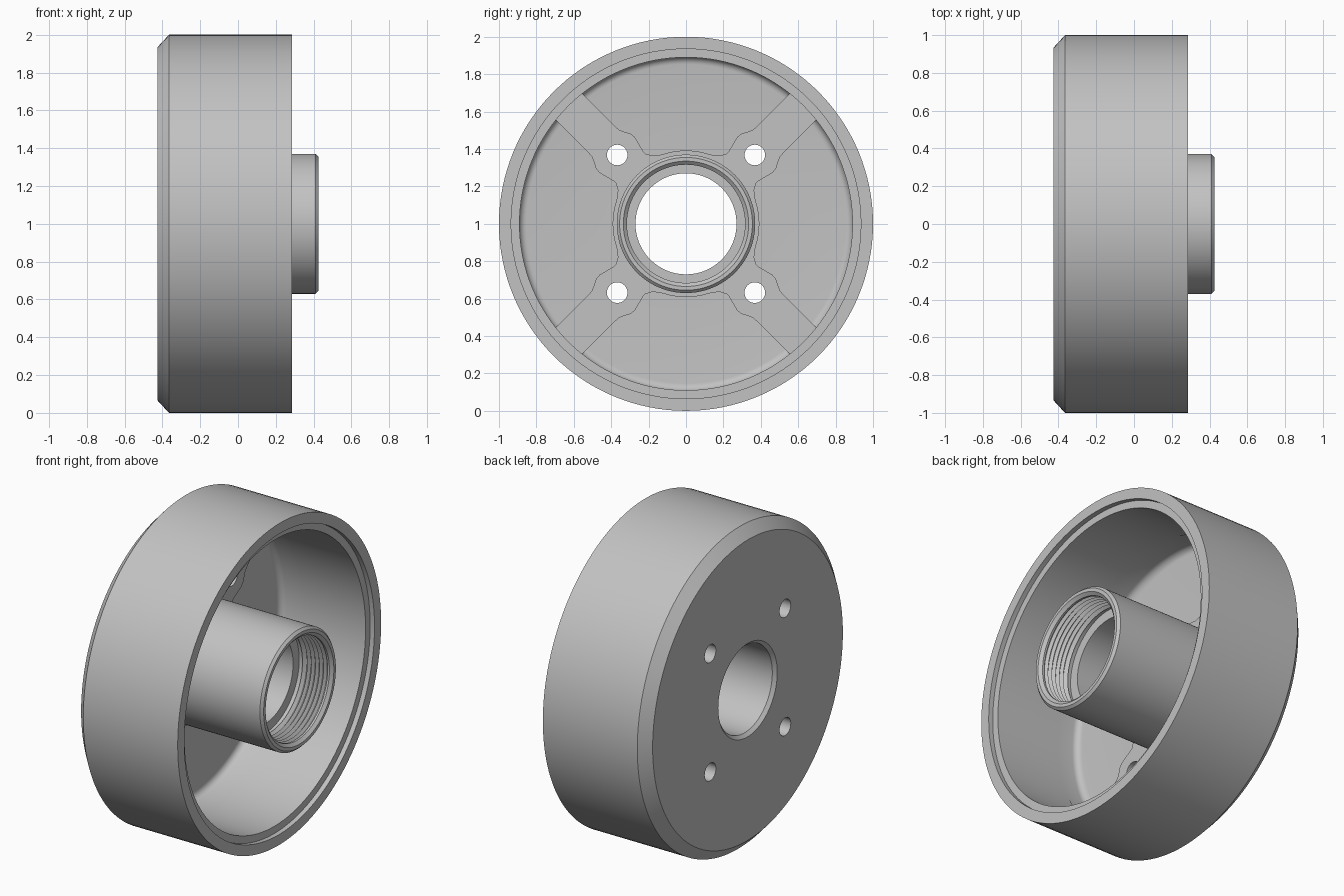
import bpy, bmesh, math
from mathutils import Matrix

if "Cube" in bpy.data.objects:
    bpy.data.objects.remove(bpy.data.objects["Cube"])

steel = bpy.data.materials.new("grey cast steel")
steel.use_nodes = True
GREY = (0.54, 0.54, 0.54, 1)
steel.diffuse_color = GREY
steel.node_tree.nodes["Principled BSDF"].inputs["Base Color"].default_value = GREY

AXIS_Z = 1.0      # height of the wheel axis, which runs along x
FLOOR = -0.335    # inner face of the back plate
WALL = 0.89       # inner wall radius
HOLE = 0.368      # bolt hole offset from the axis


def add_object(name, bm):
    bmesh.ops.recalc_face_normals(bm, faces=bm.faces)
    mesh = bpy.data.meshes.new(name)
    bm.to_mesh(mesh)
    bm.free()
    mesh.materials.append(steel)
    obj = bpy.data.objects.new(name, mesh)
    bpy.context.collection.objects.link(obj)
    return obj


def lathe(name, profile, steps=128):
    """Revolve a closed (x, radius) profile about the wheel axis."""
    bm = bmesh.new()
    verts = [bm.verts.new((x, 0, AXIS_Z + r)) for x, r in profile]
    edges = [bm.edges.new((a, b)) for a, b in zip(verts, verts[1:] + verts[:1])]
    bmesh.ops.spin(bm, geom=verts + edges, cent=(0, 0, AXIS_Z), axis=(1, 0, 0),
                   angle=math.tau, steps=steps, use_merge=True)
    bmesh.ops.remove_doubles(bm, verts=bm.verts, dist=1e-5)
    return add_object(name, bm)


def fillet(cx, cr, radius, start, end, steps=6):
    angles = [math.radians(start + (end - start) * i / steps) for i in range(steps + 1)]
    return [(cx + radius * math.cos(a), cr + radius * math.sin(a)) for a in angles]


# Drum: chamfered shell, stepped lip, back plate, hub with threaded mouth
outside = [(-0.425, 0.29), (-0.425, 0.935), (-0.365, 1.0), (0.285, 1.0)]
lip = [(0.285, 0.935), (0.255, 0.935), (0.255, WALL), (-0.185, WALL), (-0.187, WALL + 0.003)]
corner = fillet(FLOOR + 0.04, WALL + 0.003 - 0.04, 0.04, 90, 180)
hub = [(FLOOR, 0.37), (0.41, 0.37), (0.425, 0.355), (0.425, 0.335), (0.408, 0.316)]
threads = []
for i in range(6):
    x = 0.395 - 0.028 * i
    threads += [(x, 0.316), (x - 0.012, 0.335), (x - 0.016, 0.335)]
bore = [(0.222, 0.316), (0.215, 0.33), (0.19, 0.33), (0.19, 0.27), (-0.405, 0.27)]
drum = lathe("brake_drum", outside + lip + corner + hub + threads + bore)

# Raised web: ring around the hub with four ribs that swell at the bolt holes
half_rib = [(0.36, 0.16), (0.385, 0.13), (0.42, 0.111), (0.46, 0.112), (0.49, 0.125),
            (0.52, 0.134), (0.55, 0.131), (0.58, 0.115), (0.61, 0.102), (0.65, 0.1),
            (0.91, 0.1)]
rib = [(a, -p) for a, p in half_rib] + [(a, p) for a, p in reversed(half_rib)]
tip_angle = math.degrees(math.atan2(half_rib[0][1], half_rib[0][0]))
outline = []
for k in range(4):
    turn = math.radians(45 + 90 * k)
    c, s = math.cos(turn), math.sin(turn)
    outline += [(a * c - p * s, a * s + p * c) for a, p in rib]
    first, last = 45 + 90 * k + tip_angle, 135 + 90 * k - tip_angle
    outline += fillet(0, 0, 0.392, first, last, 12)[1:-1]

bm = bmesh.new()
rings = []
for radius, closed in ((None, outline), (0.36, None)):
    pts = closed or [(radius * y / math.hypot(y, z), radius * z / math.hypot(y, z))
                     for y, z in outline]
    for x in (FLOOR - 0.01, FLOOR + 0.035):
        rings.append([bm.verts.new((x, y, AXIS_Z + z)) for y, z in pts])
outer_low, outer_top, inner_low, inner_top = rings
count = len(outline)
for a, b in ((outer_low, outer_top), (outer_top, inner_top),
             (inner_top, inner_low), (inner_low, outer_low)):
    for i in range(count):
        j = (i + 1) % count
        bm.faces.new((a[i], a[j], b[j], b[i]))
web = add_object("hub_ribs", bm)

# Bolt holes drilled through back plate and ribs
bm = bmesh.new()
for sy in (-1, 1):
    for sz in (-1, 1):
        place = Matrix.Translation((FLOOR, sy * HOLE, AXIS_Z + sz * HOLE))
        bmesh.ops.create_cone(bm, cap_ends=True, segments=40, radius1=0.055,
                              radius2=0.055, depth=0.4,
                              matrix=place @ Matrix.Rotation(math.pi / 2, 4, 'Y'))
drill = add_object("bolt_hole_cutter", bm)
drill.hide_render = True

for obj in (drum, web):
    bpy.ops.object.select_all(action='DESELECT')
    obj.select_set(True)
    bpy.context.view_layer.objects.active = obj
    cut = obj.modifiers.new("bolt_holes", 'BOOLEAN')
    cut.operation = 'DIFFERENCE'
    cut.solver = 'EXACT'
    cut.object = drill
    bpy.ops.object.modifier_apply(modifier=cut.name)
    bpy.ops.object.shade_smooth_by_angle(angle=math.radians(28))
bpy.data.objects.remove(drill)
